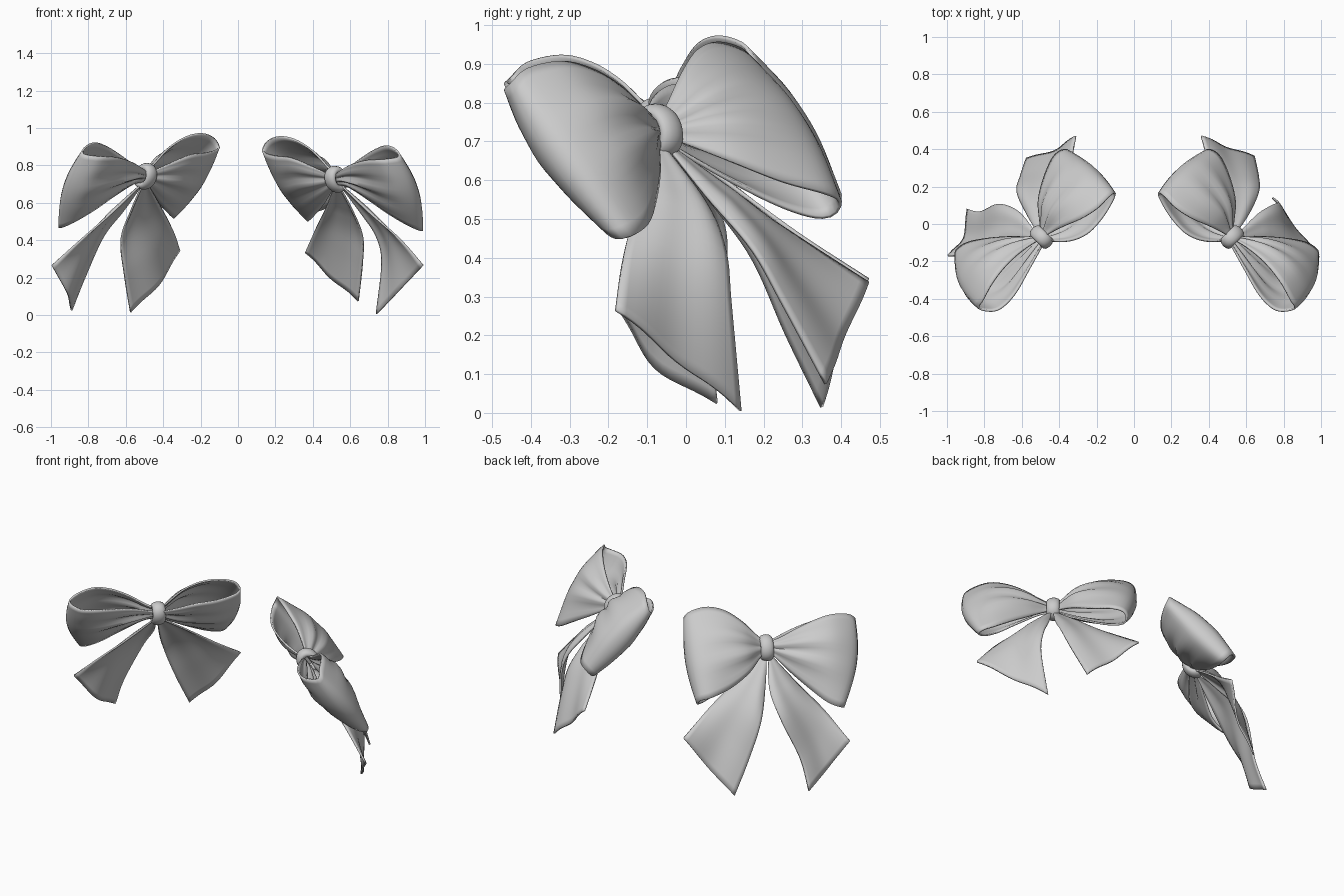
import bpy, bmesh, math
from mathutils import Vector

if "Cube" in bpy.data.objects:
    bpy.data.objects.remove(bpy.data.objects["Cube"])

KNOT = Vector((0.525, -0.07, 0.73))
ALONG = Vector((0.707, -0.707, 0))          # across the bow, towards the outer loop
FACE = Vector((0.58, 0.58, 0.57))           # the way the bow faces
UP = Vector((-0.406, -0.406, 0.819))        # up in the bow plane

cloth = bpy.data.materials.new("grey_cloth")
cloth.diffuse_color = (0.6, 0.6, 0.6, 1)
cloth.use_nodes = True
cloth.node_tree.nodes["Principled BSDF"].inputs["Base Color"].default_value = cloth.diffuse_color


def resample(pts, n):
    """Smooth curve through the points, evenly spaced by length."""
    p = [Vector(q) for q in pts]
    p = [2 * p[0] - p[1]] + p + [2 * p[-1] - p[-2]]
    fine = []
    for i in range(1, len(p) - 2):
        a, b, c, d = p[i - 1:i + 3]
        for k in range(16):
            t = k / 16
            fine.append(0.5 * (2 * b + (c - a) * t + (2 * a - 5 * b + 4 * c - d) * t * t
                               + (3 * b - a - 3 * c + d) * t ** 3))
    fine.append(p[-2])
    dist = [0]
    for q, r in zip(fine, fine[1:]):
        dist.append(dist[-1] + (r - q).length)
    out, j = [], 0
    for i in range(n + 1):
        target = dist[-1] * i / n
        while j < len(fine) - 2 and dist[j + 1] < target:
            j += 1
        f = (target - dist[j]) / max(dist[j + 1] - dist[j], 1e-9)
        out.append(fine[j].lerp(fine[j + 1], min(f, 1)))
    return out


def place(p, left, lift):
    if left:
        return Vector((0.03 - p.x, p.y, p.z + 0.012 * lift))
    return Vector((p.x, p.y, p.z - 0.004 * lift))


def finish(name, bm, smooth=50):
    bmesh.ops.recalc_face_normals(bm, faces=bm.faces)
    me = bpy.data.meshes.new(name)
    bm.to_mesh(me)
    bm.free()
    me.materials.append(cloth)
    ob = bpy.data.objects.new(name, me)
    bpy.context.collection.objects.link(ob)
    bpy.ops.object.select_all(action='DESELECT')
    ob.select_set(True)
    bpy.context.view_layer.objects.active = ob
    bpy.ops.object.shade_smooth_by_angle(angle=math.radians(smooth))
    return ob


def ribbon(name, edge_a, edge_b, offset, left, lift, n, m=16):
    """Cloth strip spanned between two edge curves, pushed out by offset(s, t)."""
    a, b = resample(edge_a, n), resample(edge_b, n)
    bm = bmesh.new()
    rows = [[bm.verts.new(place(a[i].lerp(b[i], j / m) + offset(i / n, j / m), left, lift))
             for j in range(m + 1)] for i in range(n + 1)]
    for r, q in zip(rows, rows[1:]):
        for j in range(m):
            bm.faces.new((r[j], r[j + 1], q[j + 1], q[j]))
    ob = finish(name, bm)
    mod = ob.modifiers.new("thickness", 'SOLIDIFY')
    mod.thickness, mod.offset = 0.01, 0


def loop_offset(side, end_puff, back_puff):
    """Puffed front and back layers with gathers that fade away from the knot."""
    def f(s, t):
        reach = max(0, math.sin(math.pi * s))
        puff = math.sin(math.pi * t) * reach
        c = math.cos(math.pi * s)
        layer = math.copysign(abs(c) ** 0.6, c) * (0.085 if c > 0 else back_puff)
        gather = 0.045 * math.cos(6 * math.pi * t) * math.sin(math.pi * t) * reach * (1 - reach)
        return FACE * (layer * puff + gather) + ALONG * side * end_puff * puff * reach
    return f


def tail_offset(hollow):
    """Arched near the knot, turning flat or hollow towards the cut end."""
    def f(s, t):
        fade = min(1, s * 3)
        return FACE * fade * (0.035 * math.sin(math.pi * t) * (1 - hollow * s * s)
                              + 0.006 * math.sin(3 * math.pi * t))
    return f


def closed(rim, lift):
    start = KNOT + UP * lift
    return [start + FACE * 0.012] + rim + [start - FACE * 0.012]


# Loop rims run out along the front layer and back along the rear layer
outer_top = closed([(.58, -.11, .785), (.66, -.17, .843), (.73, -.24, .887), (.79, -.32, .908),
                    (.84, -.41, .89), (.86, -.45, .853), (.79, -.465, .838),
                    (.735, -.445, .835), (.665, -.37, .828), (.585, -.23, .80)], 0.03)
outer_bottom = closed([(.585, -.07, .69), (.70, -.07, .62), (.82, -.08, .55), (.92, -.10, .49),
                       (.98, -.14, .46), (.975, -.18, .455), (.90, -.22, .49),
                       (.80, -.23, .55), (.70, -.18, .62), (.59, -.11, .69)], -0.03)
inner_top = closed([(.48, -.05, .795), (.40, -.01, .88), (.31, .03, .938), (.225, .085, .957),
                    (.16, .15, .935), (.132, .165, .89), (.145, .125, .87), (.20, .035, .855),
                    (.28, -.05, .845), (.38, -.09, .805)], 0.03)
inner_bottom = closed([(.53, -.01, .70), (.54, .12, .65), (.51, .25, .60), (.46, .36, .57),
                       (.405, .397, .55), (.375, .38, .515), (.38, .33, .51),
                       (.41, .24, .54), (.46, .12, .60), (.51, -.02, .68)], -0.03)

# Tail edges run from the knot down to the cut end
inner_tail_right = ([(.535, -.06, .70), (.61, .05, .56), (.665, .17, .42), (.665, .25, .28), (.643, .36, .075)],
                    [(.52, -.06, .70), (.47, .11, .57), (.41, .29, .45), (.36, .47, .335)])
inner_tail_left = ([(.535, -.06, .71), (.60, .05, .56), (.655, .17, .40), (.635, .26, .20), (.605, .35, .015)],
                   [(.52, -.06, .71), (.45, .11, .59), (.38, .29, .46), (.342, .47, .345)])
outer_tail_right = ([(.54, -.07, .70), (.66, .05, .54), (.74, .10, .42), (.77, .115, .28), (.74, .14, .005)],
                    [(.545, -.08, .70), (.70, -.12, .55), (.86, -.16, .41), (.99, -.18, .265)])
outer_tail_left = ([(.54, -.07, .70), (.64, .06, .56), (.75, .105, .42), (.85, .065, .20), (.92, .08, .025)],
                   [(.545, -.08, .70), (.70, -.12, .55), (.86, -.16, .41), (1.025, -.17, .265)])


def knot(name, left):
    """Rounded band wrapped around the middle of the bow."""
    bm = bmesh.new()
    n, m = 28, 14
    rings = []
    for i in range(n):
        a = 2 * math.pi * i / n
        ring = []
        for j in range(m):
            b = 2 * math.pi * j / m
            r = 0.043 + 0.02 * math.cos(b)
            p = (KNOT + ALONG * 0.037 * math.sin(b) + UP * r * 1.2 * math.cos(a)
                 + FACE * r * math.sin(a))
            ring.append(bm.verts.new(place(p, left, 1)))
        rings.append(ring)
    for i in range(n):
        r, q = rings[i], rings[(i + 1) % n]
        for j in range(m):
            k = (j + 1) % m
            bm.faces.new((r[j], r[k], q[k], q[j]))
    finish(name, bm, 80)


# Two bows facing away from each other
for left in (False, True):
    tag = "left_bow_" if left else "right_bow_"
    ribbon(tag + "outer_loop", outer_top, outer_bottom, loop_offset(1, 0.04, 0.035), left, 1, 56)
    ribbon(tag + "inner_loop", inner_top, inner_bottom, loop_offset(-1, 0.025, 0.065), left, 1, 56)
    ribbon(tag + "inner_tail", *(inner_tail_left if left else inner_tail_right),
           tail_offset(1.8 if left else 1.2), left, 0, 24)
    ribbon(tag + "outer_tail", *(outer_tail_left if left else outer_tail_right),
           tail_offset(2.4 if left else 1.0), left, 0, 24)
    knot(tag + "knot", left)
